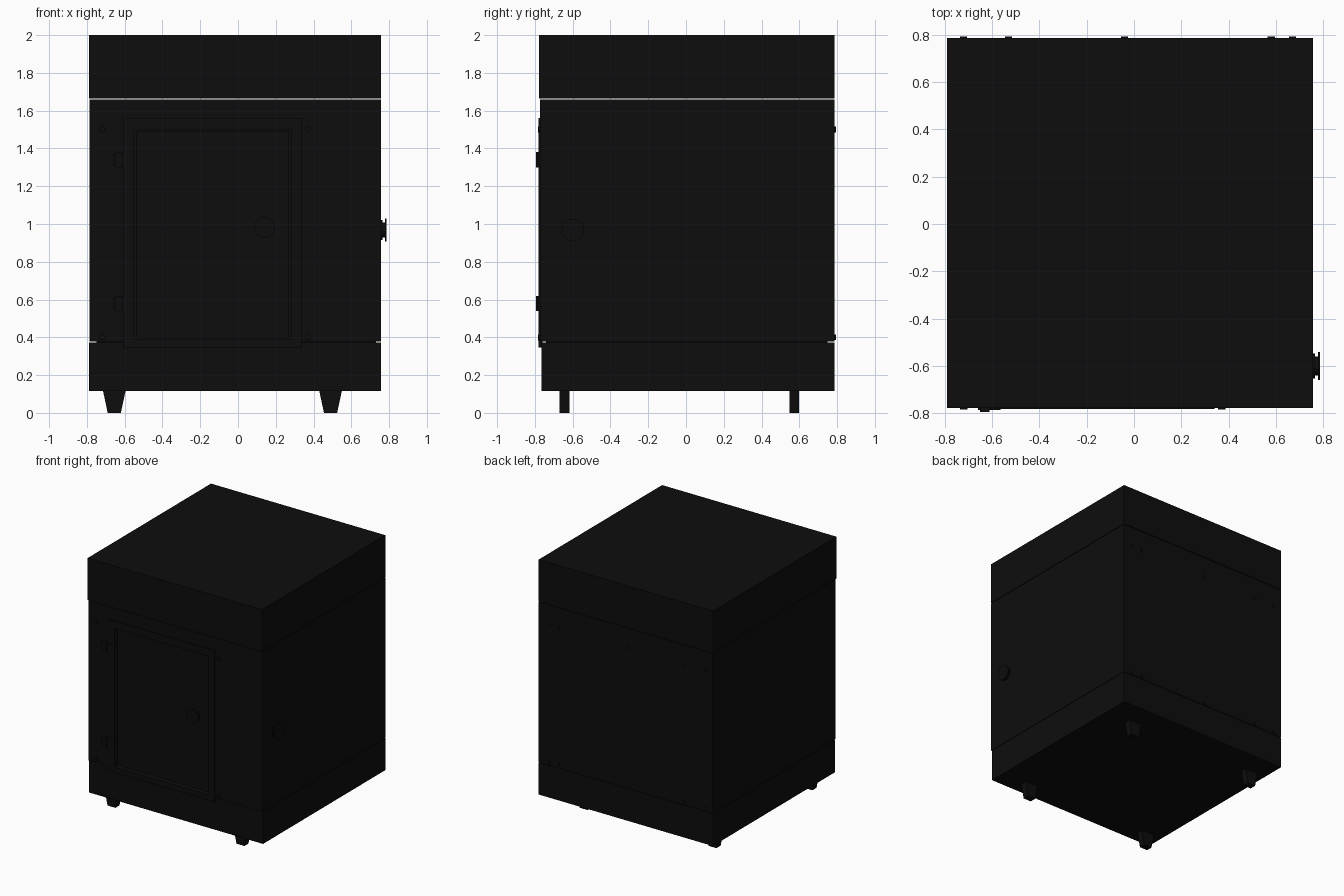
import bpy
import bmesh
import math
from mathutils import Matrix, Vector

if "Cube" in bpy.data.objects:
    bpy.data.objects.remove(bpy.data.objects["Cube"])

black = bpy.data.materials.new("black iron")
black.use_nodes = True
COLOUR = (0.004, 0.004, 0.004, 1)
black.diffuse_color = COLOUR
black.node_tree.nodes["Principled BSDF"].inputs["Base Color"].default_value = COLOUR


def finish(name, bm, smooth=False):
    mesh = bpy.data.meshes.new(name)
    bm.to_mesh(mesh)
    bm.free()
    mesh.materials.append(black)
    ob = bpy.data.objects.new(name, mesh)
    bpy.context.collection.objects.link(ob)
    if smooth:
        bpy.ops.object.select_all(action="DESELECT")
        ob.select_set(True)
        bpy.context.view_layer.objects.active = ob
        bpy.ops.object.shade_smooth_by_angle()
    return ob


def box(name, x, y, z, taper=1):
    """Box between ranges; taper narrows the bottom along x."""
    bm = bmesh.new()
    bmesh.ops.create_cube(bm, size=1)
    for v in bm.verts:
        if v.co.z < 0:
            v.co.x *= taper
        v.co = Vector([(a + b) / 2 + c * (b - a) for c, (a, b) in zip(v.co, (x, y, z))])
    return finish(name, bm)


def discs(name, start, direction, sections, sides=24):
    """Stack of cylinders, each (radius, length), growing along a direction."""
    direction = Vector(direction)
    turn = direction.to_track_quat("Z", "Y").to_matrix().to_4x4()
    bm = bmesh.new()
    along = 0
    for radius, length in sections:
        place = Matrix.Translation(Vector(start) + direction * (along + length / 2))
        bmesh.ops.create_cone(bm, cap_ends=True, segments=sides, radius1=radius,
                              radius2=radius, depth=length, matrix=place @ turn)
        along += length
    return finish(name, bm, True)


# Cabinet sections, separated by fine seams
WIDE = (-0.79, 0.757)
box("top_section", WIDE, (-0.778, 0.786), (1.664, 2))
body = box("middle_section", (-0.786, 0.757), (-0.774, 0.786), (0.377, 1.659))
box("base_section", (-0.788, 0.757), (-0.764, 0.786), (0.115, 0.373))
box("seam_core", (-0.75, 0.73), (-0.74, 0.75), (0.36, 0.39))

# Recessed door opening
pocket = box("door_cutter", (-0.55, 0.28), (-0.9, -0.742), (0.39, 1.5))
pocket.hide_render = True
pocket.hide_viewport = True
cut = body.modifiers.new("door opening", "BOOLEAN")
cut.object = pocket
cut.solver = "EXACT"
box("door_panel", (-0.54, 0.27), (-0.75, -0.735), (0.4, 1.49))

# Frame around the door
FRONT = (-0.782, -0.76)
for side, x in (("left", (0.28, 0.34)), ("right", (-0.61, -0.55))):
    box(f"frame_{side}", x, FRONT, (0.345, 1.56))
for end, z in (("top", (1.5, 1.56)), ("bottom", (0.345, 0.39))):
    box(f"frame_{end}", (-0.55, 0.28), FRONT, z)

# Hinges
for level, z in (("lower", 0.58), ("upper", 1.34)):
    box(f"hinge_leaf_{level}", (-0.66, -0.565), (-0.787, -0.77), (z - 0.03, z + 0.03))
    box(f"hinge_barrel_{level}", (-0.65, -0.61), (-0.795, -0.77), (z - 0.04, z + 0.04))

# Knobs on the door and on the side
discs("door_knob", (0.14, -0.752, 0.98), (0, -1, 0), [(0.045, 0.008), (0.035, 0.01), (0.055, 0.008)])
discs("side_knob", (0.755, -0.6, 0.968), (1, 0, 0), [(0.052, 0.01), (0.04, 0.013), (0.06, 0.009)])

# Rivets on back and front
for z in (0.4, 1.5):
    for x in (-0.72, -0.53, -0.04, 0.58, 0.67):
        discs("back_rivet", (x, 0.784, z), (0, 1, 0), [(0.015, 0.009)], 12)
    for x in (-0.72, 0.37):
        discs("front_rivet", (x, -0.772, z), (0, -1, 0), [(0.016, 0.011)], 12)

# Tapered feet
for x in (-0.655, 0.49):
    for y in (-0.643, 0.573):
        box("foot", (x - 0.06, x + 0.06), (y - 0.026, y + 0.026), (0, 0.118), 0.58)
